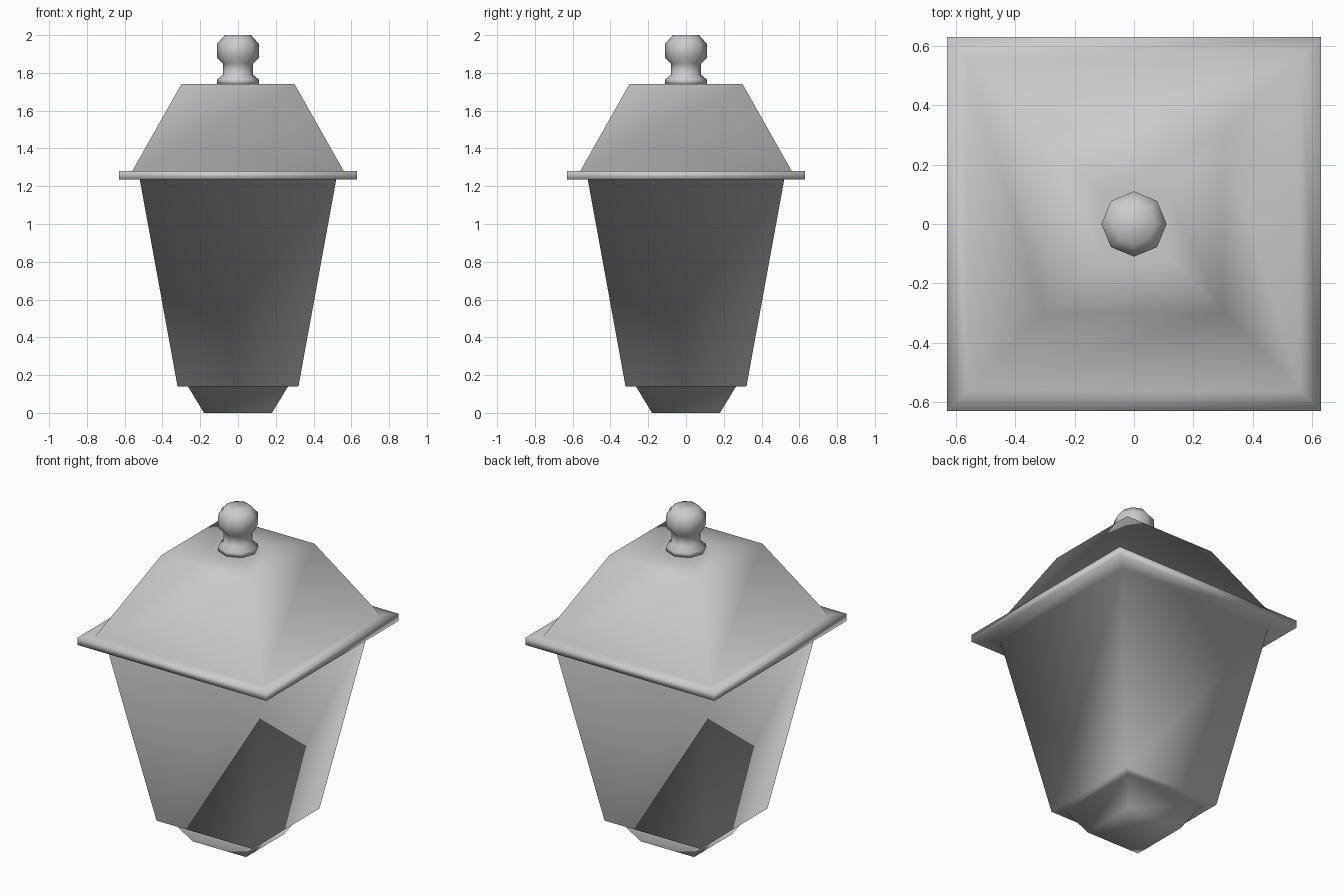
import bpy, bmesh, math

if "Cube" in bpy.data.objects:
    bpy.data.objects.remove(bpy.data.objects["Cube"])


def loft(name, profile, sides, start, scale=1.0):
    """Stack regular rings (radius, z), skin them and cap both ends."""
    bm = bmesh.new()
    rings = []
    for r, z in profile:
        rings.append([bm.verts.new((r * scale * math.cos(start + i * math.tau / sides),
                                    r * scale * math.sin(start + i * math.tau / sides), z))
                      for i in range(sides)])
    for low, high in zip(rings, rings[1:]):
        for i in range(sides):
            j = (i + 1) % sides
            bm.faces.new((low[i], low[j], high[j], high[i]))
    bm.faces.new(rings[0][::-1])
    bm.faces.new(rings[-1])
    for f in bm.faces:
        f.smooth = True
    bmesh.ops.recalc_face_normals(bm, faces=bm.faces)
    mesh = bpy.data.meshes.new(name)
    bm.to_mesh(mesh)
    bm.free()
    obj = bpy.data.objects.new(name, mesh)
    bpy.context.collection.objects.link(obj)
    return obj


# Square lantern shell, as half-widths: foot, tapered body, rim, roof, roof top
foot = [(0.18, 0.0), (0.265, 0.14)]
body = [(0.32, 0.14), (0.52, 1.235)]
rim = [(0.63, 1.235), (0.63, 1.28)]
roof = [(0.56, 1.28), (0.30, 1.74), (0.11, 1.74)]
loft("lantern_shell", foot + body + rim + roof, 4, math.pi / 4, math.sqrt(2))

# Eight-sided turned finial
finial = [(0.11, 1.74), (0.11, 1.765), (0.08, 1.79), (0.08, 1.85),
          (0.11, 1.88), (0.11, 1.955), (0.07, 2.0)]
loft("finial", finial, 8, 0.0)
